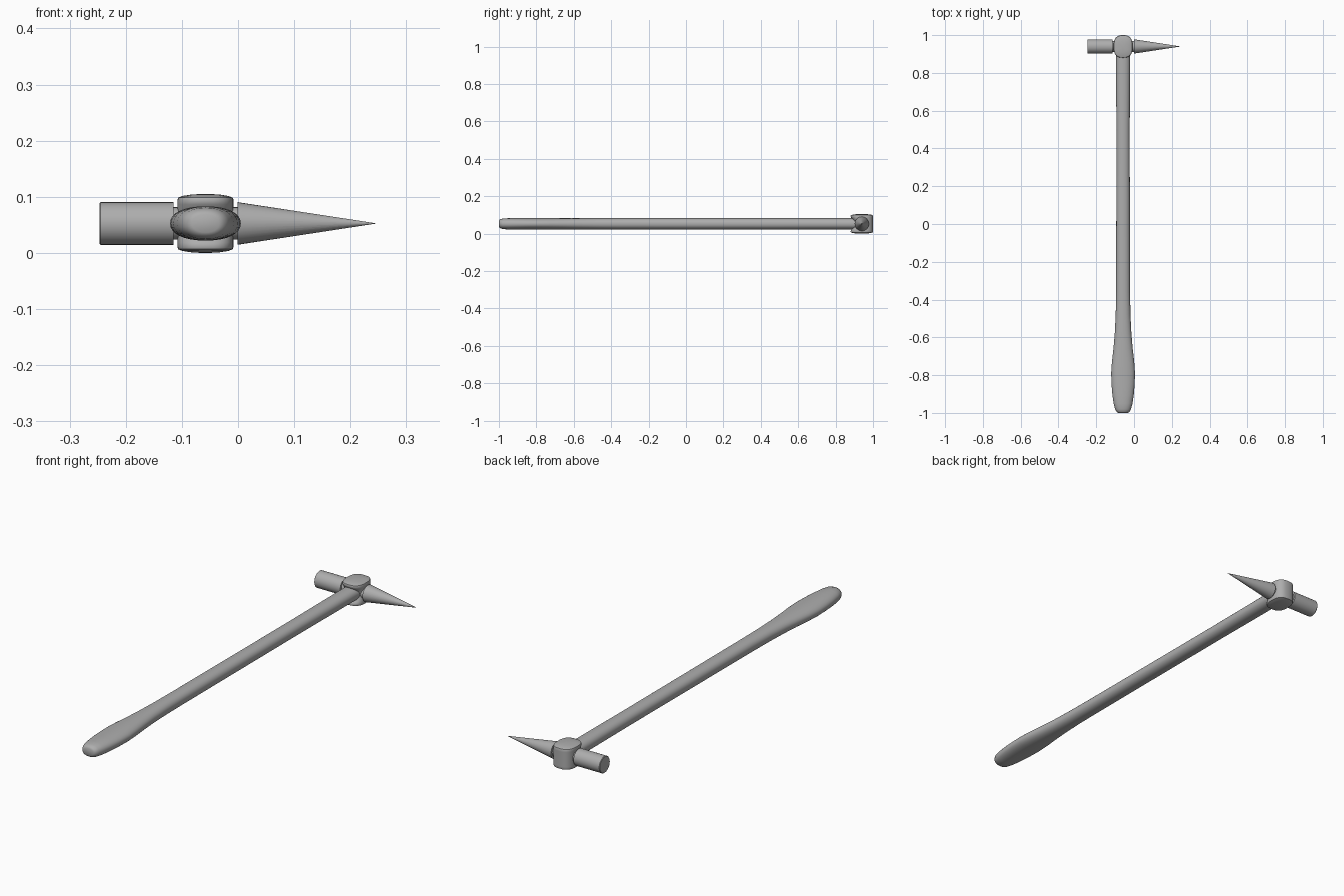
import bpy, bmesh
from math import sin, cos, pi, copysign, radians

if "Cube" in bpy.data.objects:
    bpy.data.objects.remove(bpy.data.objects["Cube"])

CX, CZ = -0.058, 0.0525   # handle axis
HEAD_Y = 0.94
GREY = bpy.data.materials.new("dark_grey")
GREY.diffuse_color = (0.42, 0.42, 0.42, 1)
GREY.use_nodes = True
GREY.node_tree.nodes["Principled BSDF"].inputs["Base Color"].default_value = GREY.diffuse_color


def power(v, e):
    return copysign(abs(v) ** e, v)


def loft(name, rings, angle=40):
    """Skin closed rings of points and cap both ends."""
    bm = bmesh.new()
    loops = [[bm.verts.new(p) for p in ring] for ring in rings]
    n = len(loops[0])
    for a, b in zip(loops, loops[1:]):
        for i in range(n):
            j = (i + 1) % n
            bm.faces.new((a[i], a[j], b[j], b[i]))
    bm.faces.new(loops[0][::-1])
    bm.faces.new(loops[-1])
    bmesh.ops.recalc_face_normals(bm, faces=bm.faces)
    mesh = bpy.data.meshes.new(name)
    bm.to_mesh(mesh)
    bm.free()
    mesh.materials.append(GREY)
    ob = bpy.data.objects.new(name, mesh)
    bpy.context.collection.objects.link(ob)
    bpy.context.view_layer.objects.active = ob
    bpy.ops.object.select_all(action='DESELECT')
    ob.select_set(True)
    bpy.ops.object.shade_smooth_by_angle(angle=radians(angle))
    return ob


def turned(name, profile, n=32):
    """Round part along x from (x, radius) pairs."""
    return loft(name, [[(x, HEAD_Y + r * cos(2 * pi * i / n), CZ + r * sin(2 * pi * i / n))
                        for i in range(n)] for x, r in profile])


# Handle: flattened oval section, swelling into the grip
handle = [(-1.0, 0.024, 0.016), (-0.995, 0.034, 0.023), (-0.98, 0.042, 0.028),
          (-0.95, 0.050, 0.030), (-0.90, 0.057, 0.0305), (-0.85, 0.061, 0.0305),
          (-0.79, 0.063, 0.0305), (-0.73, 0.059, 0.0305), (-0.66, 0.051, 0.030),
          (-0.58, 0.044, 0.030), (-0.48, 0.039, 0.030), (-0.36, 0.037, 0.030),
          (0.0, 0.036, 0.030), (0.5, 0.035, 0.030), (0.75, 0.037, 0.030), (0.93, 0.038, 0.030)]
N = 32
loft("handle", [[(CX + w * power(cos(2 * pi * i / N), 0.9), y, CZ + h * power(sin(2 * pi * i / N), 0.9))
                 for i in range(N)] for y, w, h in handle])

# Eye block: rounded upright block, domed ends, waisted on the handle side
half = [(0.0, 1.0, 0.022), (0.014, 1.0, 0.018), (0.026, 1.0, 0.009), (0.034, 1.0, 0.002),
        (0.042, 1.0, 0.0), (0.046, 0.97, 0.0), (0.049, 0.82, 0.0), (0.0515, 0.5, 0.0),
        (0.0525, 0.15, 0.0)]
levels = [(-z, s, p) for z, s, p in half[:0:-1]] + half
rings = []
for z, s, waist in levels:
    ring = []
    for i in range(N):
        a = 2 * pi * i / N
        y = 0.06 * s * power(sin(a), 0.75)
        if y < 0:
            y *= 1 - waist / 0.06
        ring.append((CX + 0.05 * s * power(cos(a), 0.75), HEAD_Y + y, CZ + z))
    rings.append(ring)
loft("head_eye", rings)

# Striking face, neck and pick
turned("striking_poll", [(-0.247, 0.036), (-0.245, 0.038), (-0.115, 0.038), (-0.115, 0.029), (-0.09, 0.029)])
turned("pick_spike", [(-0.025, 0.029), (-0.001, 0.029), (-0.001, 0.038), (0.245, 0.0004)])
